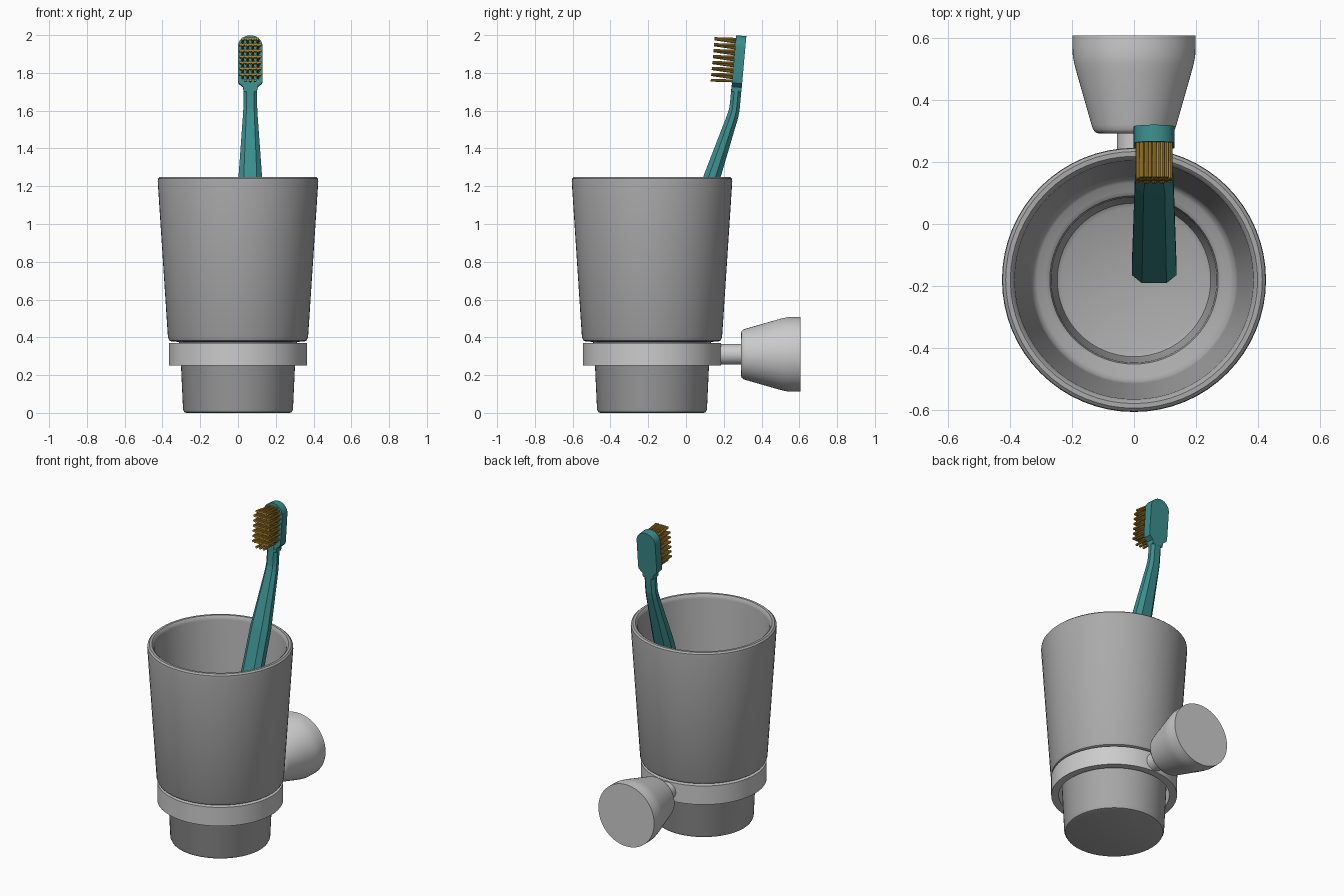
import bpy, bmesh, math
from mathutils import Vector, Matrix

if "Cube" in bpy.data.objects:
    bpy.data.objects.remove(bpy.data.objects["Cube"])

SMOOTH = math.radians(35)


def material(name, rgb):
    m = bpy.data.materials.new(name)
    m.diffuse_color = (*rgb, 1)
    m.use_nodes = True
    m.node_tree.nodes["Principled BSDF"].inputs["Base Color"].default_value = m.diffuse_color
    return m


def finish(name, bm, mat=None, smooth=True):
    bmesh.ops.recalc_face_normals(bm, faces=bm.faces)
    me = bpy.data.meshes.new(name)
    bm.to_mesh(me)
    bm.free()
    ob = bpy.data.objects.new(name, me)
    bpy.context.collection.objects.link(ob)
    if mat:
        me.materials.append(mat)
    if smooth:
        bpy.ops.object.select_all(action='DESELECT')
        ob.select_set(True)
        bpy.context.view_layer.objects.active = ob
        bpy.ops.object.shade_smooth_by_angle(angle=SMOOTH)
    return ob


def lathe(name, profile, matrix, closed=False, steps=64, mat=None):
    """Spin (radius, height) points about local z, then place with matrix."""
    bm = bmesh.new()
    vs = [bm.verts.new((r, 0, z)) for r, z in profile]
    es = [bm.edges.new(p) for p in zip(vs, vs[1:])]
    if closed:
        es.append(bm.edges.new((vs[-1], vs[0])))
    bmesh.ops.spin(bm, geom=vs + es, cent=(0, 0, 0), axis=(0, 0, 1),
                   angle=2 * math.pi, steps=steps, use_duplicate=False)
    bmesh.ops.remove_doubles(bm, verts=bm.verts, dist=1e-4)
    bm.transform(matrix)
    return finish(name, bm, mat)


def loft(bm, rings):
    """Skin a list of equal-length point rings and cap both ends."""
    rows = [[bm.verts.new(p) for p in ring] for ring in rings]
    for a, b in zip(rows, rows[1:]):
        for i in range(len(a)):
            j = (i + 1) % len(a)
            bm.faces.new((a[i], a[j], b[j], b[i]))
    bm.faces.new(rows[0])
    bm.faces.new(rows[-1])


teal = material("teal_plastic", (0.045, 0.27, 0.27))
gold = material("gold_bristle", (0.45, 0.25, 0.03))
dark = material("dark_grey", (0.4, 0.4, 0.4))

# Stepped tumbler, outside then inside
axis = Matrix.Translation((0, -0.18, 0))
lathe("cup", [
    (0, 0), (0.272, 0), (0.284, 0.004), (0.291, 0.018), (0.307, 0.362), (0.314, 0.376),
    (0.352, 0.378), (0.364, 0.384), (0.371, 0.40),
    (0.425, 1.225), (0.423, 1.24), (0.413, 1.249), (0.398, 1.249), (0.388, 1.24), (0.384, 1.225),
    (0.334, 0.47), (0.328, 0.445), (0.312, 0.43), (0.285, 0.425), (0.271, 0.415), (0.266, 0.395),
    (0.252, 0.07), (0.247, 0.052), (0.232, 0.044), (0, 0.042)], axis, mat=dark)

# Support ring round the lower step
lathe("holder_ring", [(0.366, 0.25), (0.366, 0.37), (0.322, 0.37), (0.322, 0.25)], axis, closed=True)

# Wall mount: local z runs along +y
mount = Matrix.Translation((0, 0, 0.31)) @ Matrix.Rotation(-math.pi / 2, 4, 'X')
lathe("holder_stem", [(0, 0.165), (0.055, 0.165), (0.055, 0.31), (0, 0.31)], mount, steps=32)
lathe("wall_mount", [
    (0, 0.291), (0.112, 0.291), (0.124, 0.295), (0.132, 0.305), (0.137, 0.32),
    (0.184, 0.485), (0.192, 0.515), (0.197, 0.54), (0.198, 0.57), (0.198, 0.606), (0, 0.606)], mount)

# Toothbrush handle: chamfered section along a bent path
CX = 0.065


def section(y, z, w, t, slope):
    u = Vector((0, slope, 1)).normalized()
    n = Vector((0, u.z, -u.y))
    pts = [(0.55, -1), (1, -0.4), (1, 0.4), (0.55, 1), (-0.55, 1), (-1, 0.4), (-1, -0.4), (-0.55, -1)]
    return [Vector((CX + a * w / 2, y, z)) + n * (b * t / 2) for a, b in pts]


bm = bmesh.new()
loft(bm, [section(*s) for s in [
    (-0.147, 0.42, 0.144, 0.092, 0.343), (0.138, 1.25, 0.124, 0.088, 0.343),
    (0.247, 1.57, 0.078, 0.060, 0.34), (0.256, 1.605, 0.074, 0.056, 0.22),
    (0.260, 1.64, 0.073, 0.054, 0.09), (0.268, 1.73, 0.073, 0.054, 0.085)]])
finish("brush_handle", bm, teal, smooth=False)

# Brush head: rounded outline in a slightly leaning frame (local y = up the head)
up = Vector((0, 0.09, 1)).normalized()
out = Vector((0, -up.z, up.y))
base = Vector((CX, 0.266, 1.70))


def head_point(x, v, d):
    return base + Vector((x, 0, 0)) + up * v + out * d


half = [(0.036, 0.0), (0.038, 0.025), (0.062, 0.045), (0.066, 0.06)]
arc = [(0.066 * math.cos(a), 0.236 + 0.062 * math.sin(a)) for a in
       [math.pi * i / 16 for i in range(17)]]
outline = half + arc + [(-x, v) for x, v in reversed(half)]
bm = bmesh.new()
loft(bm, [[head_point(x, v, d) for x, v in outline] for d in (-0.027, 0.027)])
finish("brush_head", bm, teal)

# Bristle tufts: staggered rows, alternately leaning up and down
bm = bmesh.new()
for row in range(15):
    v = 0.056 + row * 0.0158
    xs = (-0.04, -0.0135, 0.0135, 0.04) if row % 2 else (-0.052, -0.026, 0, 0.026, 0.052)
    for x in xs:
        if math.hypot(x, max(0, v - 0.232)) > 0.056 or (v < 0.07 and abs(x) > 0.03):
            continue
        lean = 0.007 * (1 if row % 2 else -1)
        a, b = head_point(x, v, 0.02), head_point(x, v + lean, 0.14)
        rings = []
        for c in (a, b):
            rings.append([c + Vector((1, 0, 0)) * 0.0075 * math.cos(t) + up * 0.0075 * math.sin(t)
                          for t in [math.pi * k / 4 for k in range(8)]])
        loft(bm, rings)
finish("bristles", bm, gold)
